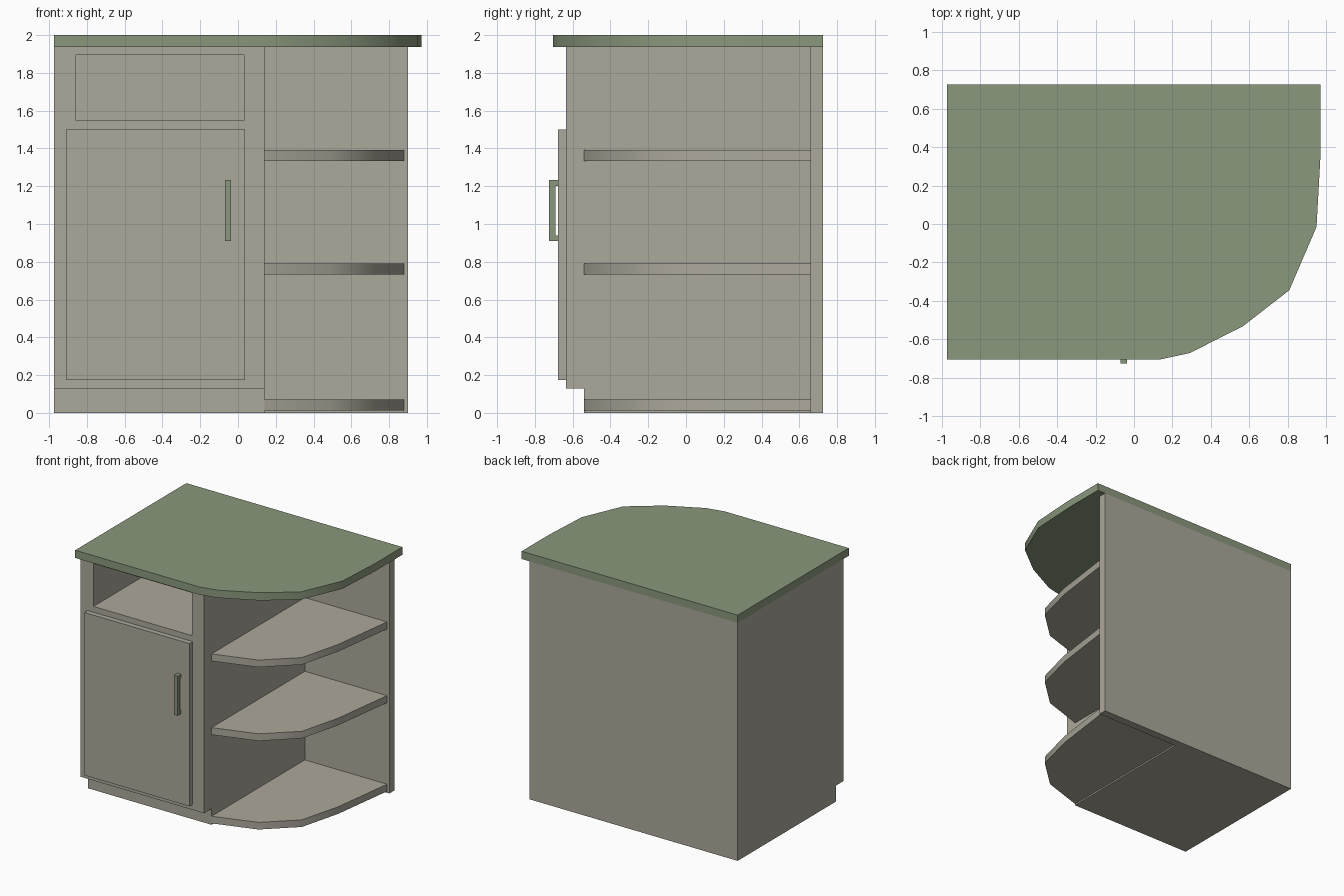
import bpy, bmesh, math

if "Cube" in bpy.data.objects:
    bpy.data.objects.remove(bpy.data.objects["Cube"])


def material(name, rgb):
    m = bpy.data.materials.new(name)
    m.diffuse_color = (*rgb, 1)
    m.use_nodes = True
    m.node_tree.nodes["Principled BSDF"].inputs["Base Color"].default_value = m.diffuse_color
    return m


BEIGE = material("warm grey paint", (0.413, 0.392, 0.328))
GREEN = material("sage green", (0.254, 0.314, 0.205))


def finish(name, bm, mat):
    bmesh.ops.recalc_face_normals(bm, faces=bm.faces)
    me = bpy.data.meshes.new(name)
    bm.to_mesh(me)
    bm.free()
    me.materials.append(mat)
    ob = bpy.data.objects.new(name, me)
    bpy.context.collection.objects.link(ob)
    return ob


def prism(name, pts, vec, mat, smooth=False):
    """Extrude a closed outline of 3D points along vec."""
    bm = bmesh.new()
    face = bm.faces.new([bm.verts.new(p) for p in pts])
    ext = bmesh.ops.extrude_face_region(bm, geom=[face], use_keep_orig=True)
    verts = [g for g in ext["geom"] if isinstance(g, bmesh.types.BMVert)]
    bmesh.ops.translate(bm, verts=verts, vec=vec)
    ob = finish(name, bm, mat)
    if smooth:
        bpy.ops.object.select_all(action='DESELECT')
        bpy.context.view_layer.objects.active = ob
        ob.select_set(True)
        bpy.ops.object.shade_smooth_by_angle(angle=math.radians(40))
    return ob


def box(name, x, y, z, mat):
    pts = [(x[0], y[0], z[0]), (x[1], y[0], z[0]), (x[1], y[1], z[0]), (x[0], y[1], z[0])]
    return prism(name, pts, (0, 0, z[1] - z[0]), mat)


LEFT, SIDE, BACK, INNER = -0.973, 0.14, 0.725, 0.66

# cabinet body with toe kick, and the open niche cut into it
profile = [(-0.54, 0), (INNER, 0), (INNER, 1.937), (-0.635, 1.937), (-0.635, 0.13), (-0.54, 0.13)]
body = prism("cabinet_body", [(LEFT, y, z) for y, z in profile], (SIDE - LEFT, 0, 0), BEIGE)
cutter = box("niche_cutter", (-0.857, 0.032), (-0.8, 0.62), (1.547, 1.895), BEIGE)
cutter.hide_render = True
cutter.hide_set(True)
cut = body.modifiers.new("niche", 'BOOLEAN')
cut.operation = 'DIFFERENCE'
cut.solver = 'EXACT'
cut.object = cutter

# back panel
box("back_panel", (LEFT, 0.90), (INNER, BACK), (0, 1.937), BEIGE)

# door and its handle
box("door", (-0.91, 0.037), (-0.677, -0.635), (0.175, 1.5), BEIGE)
box("handle_bar", (-0.07, -0.037), (-0.725, -0.69), (0.91, 1.232), GREEN)
for label, z in (("lower", 0.91), ("upper", 1.202)):
    box(f"handle_post_{label}", (-0.07, -0.037), (-0.69, -0.677), (z, z + 0.03), GREEN)

# rounded open shelves
shelf = [(SIDE, -0.54), (0.485, -0.43), (0.722, -0.21), (0.81, 0.13), (0.88, INNER), (SIDE, INNER)]
for i, z in enumerate((0.012, 0.733, 1.333)):
    prism(f"shelf_{i + 1}", [(x, y, z) for x, y in shelf], (0, 0, 0.058), BEIGE, True)

# countertop with the rounded corner
top = [(LEFT, -0.704), (0.14, -0.704), (0.29, -0.672), (0.567, -0.532), (0.808, -0.345),
       (0.95, -0.015), (0.972, 0.38), (0.972, BACK), (LEFT, BACK)]
prism("countertop", [(x, y, 1.937) for x, y in top], (0, 0, 0.063), GREEN, True)
